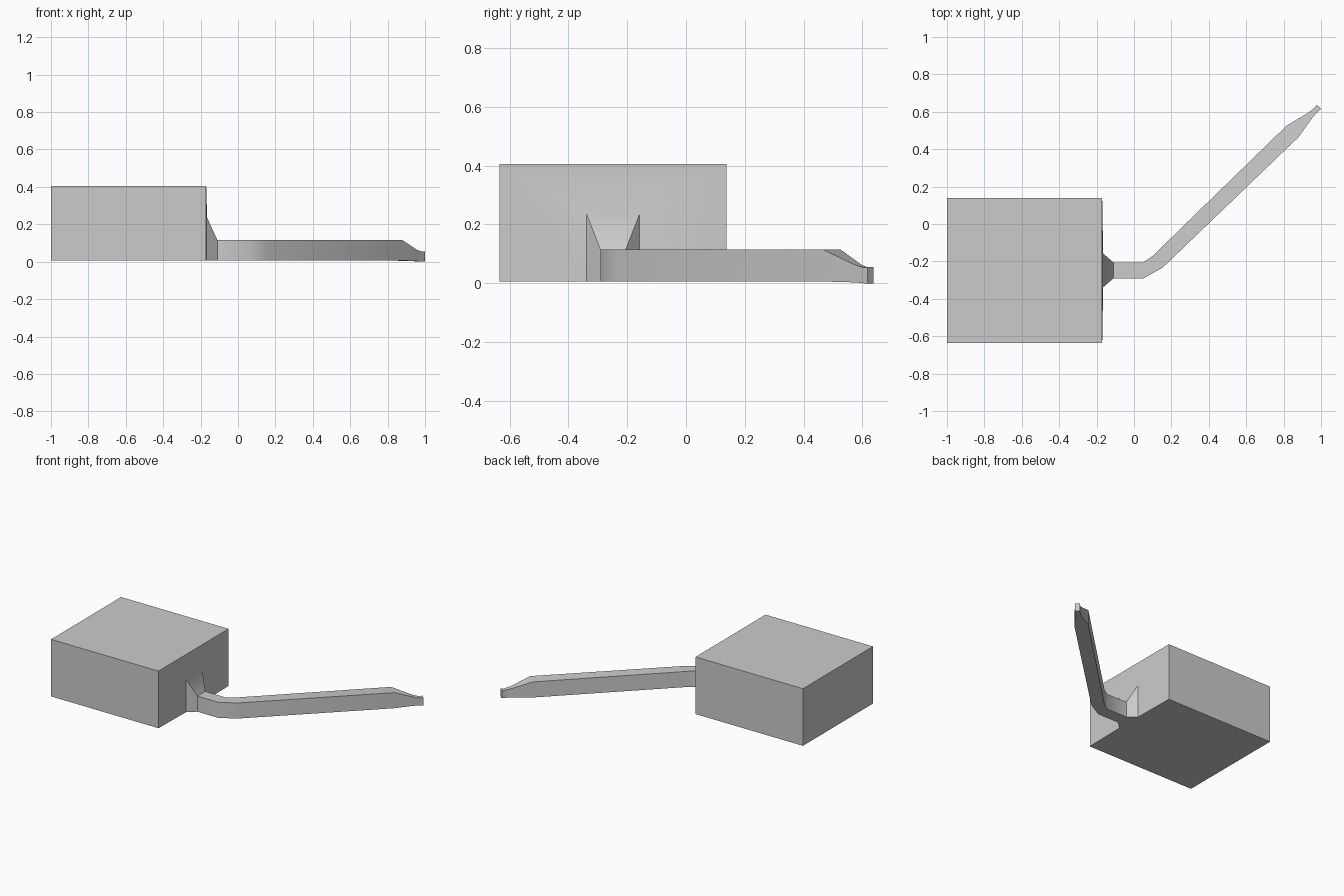
import bpy, bmesh, math

if "Cube" in bpy.data.objects:
    bpy.data.objects.remove(bpy.data.objects["Cube"])


def loft(name, sections, cap_start=False, cap_end=False):
    """Skin four-sided sections: (left xy, right xy, bottom z, top z)."""
    bm = bmesh.new()
    rings = []
    for left, right, z0, z1 in sections:
        pts = [(*right, z0), (*left, z0), (*left, z1), (*right, z1)]
        rings.append([bm.verts.new(p) for p in pts])
    for a, b in zip(rings, rings[1:]):
        for i in range(4):
            j = (i + 1) % 4
            bm.faces.new((a[i], a[j], b[j], b[i]))
    if cap_start:
        bm.faces.new(rings[0][::-1])
    if cap_end:
        bm.faces.new(rings[-1])
    mesh = bpy.data.meshes.new(name)
    bm.to_mesh(mesh)
    bm.free()
    obj = bpy.data.objects.new(name, mesh)
    bpy.context.collection.objects.link(obj)
    bpy.ops.object.select_all(action='DESELECT')
    obj.select_set(True)
    bpy.context.view_layer.objects.active = obj
    bpy.ops.object.shade_smooth_by_angle(angle=math.radians(35))
    return obj


BASE, ARM_TOP = 0.006, 0.115
neck = ((-0.11, -0.205), (-0.11, -0.291), BASE, ARM_TOP)

# Large box with its shallow front and the funnel down to the arm
loft("box_housing", [
    ((-1.0, 0.138), (-1.0, -0.635), BASE, 0.405),
    ((-0.17, 0.138), (-0.17, -0.635), BASE, 0.405),
    ((-0.165, -0.158), (-0.165, -0.338), BASE, 0.235),
    neck,
], cap_start=True)

# Bent arm, tapering to a small square tip
loft("bent_arm", [
    neck,
    ((0.05, -0.205), (0.05, -0.291), BASE, ARM_TOP),
    ((0.098, -0.172), (0.155, -0.232), BASE, ARM_TOP),
    ((0.815, 0.525), (0.88, 0.465), BASE, ARM_TOP),
    ((0.935, 0.597), (0.958, 0.573), 0.003, 0.063),
    ((0.965, 0.622), (0.987, 0.603), 0.0, 0.053),
    ((0.977, 0.637), (1.0, 0.617), 0.0, 0.055),
], cap_end=True)
